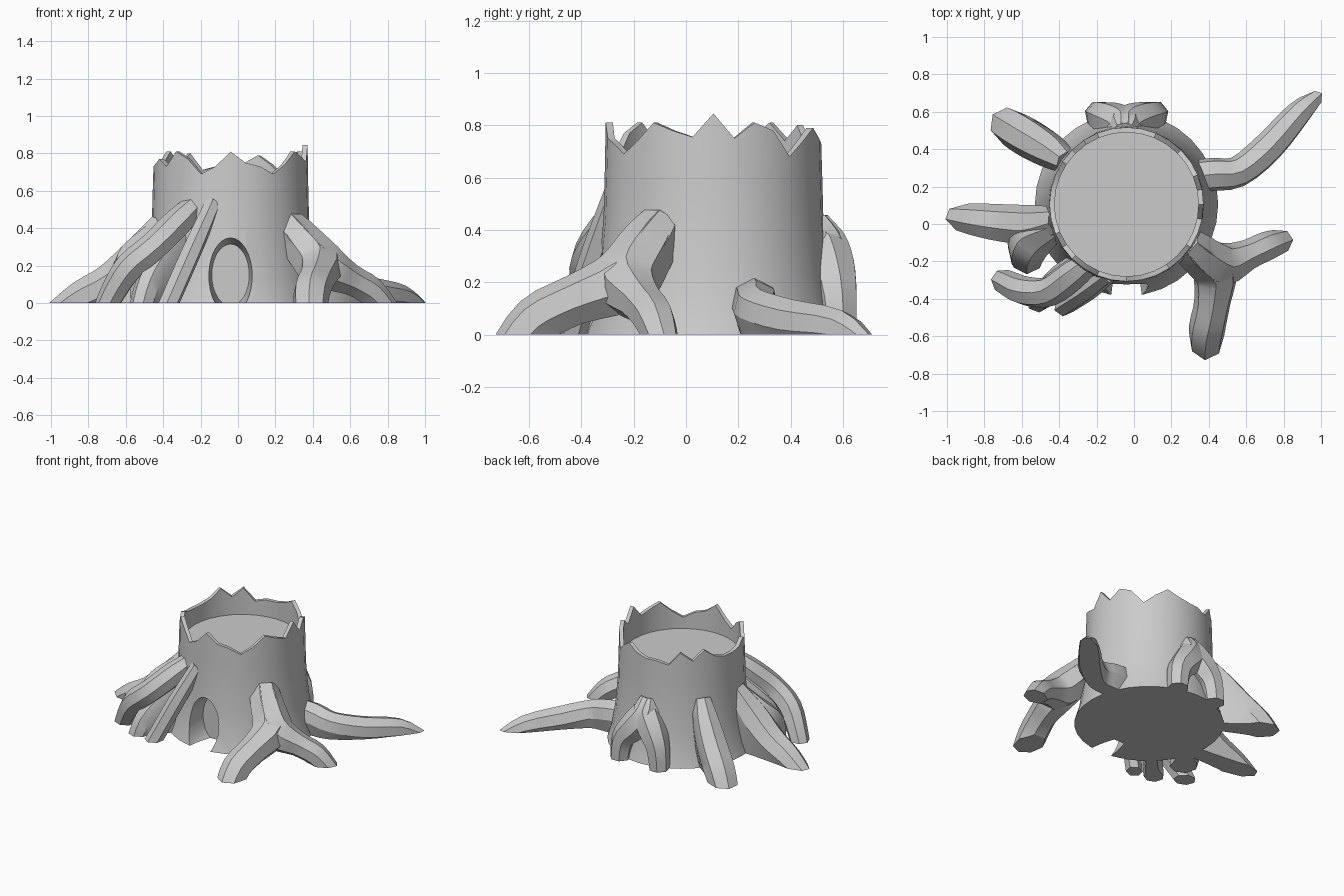
import bpy, bmesh, math
from mathutils import Vector

if "Cube" in bpy.data.objects:
    bpy.data.objects.remove(bpy.data.objects["Cube"])

CX, CY, N = -0.04, 0.105, 32


def smooth(ob, angle=30):
    bpy.ops.object.select_all(action='DESELECT')
    ob.select_set(True)
    bpy.context.view_layer.objects.active = ob
    bpy.ops.object.shade_smooth_by_angle(angle=math.radians(angle))


def finish(bm, name):
    bmesh.ops.recalc_face_normals(bm, faces=bm.faces)
    me = bpy.data.meshes.new(name)
    bm.to_mesh(me)
    bm.free()
    ob = bpy.data.objects.new(name, me)
    bpy.context.collection.objects.link(ob)
    smooth(ob)
    return ob


def loft(bm, rings):
    vs = [[bm.verts.new(p) for p in r] for r in rings]
    n = len(rings[0])
    for a, b in zip(vs, vs[1:]):
        for i in range(n):
            j = (i + 1) % n
            bm.faces.new((a[i], a[j], b[j], b[i]))
    bm.faces.new(vs[0][::-1])
    bm.faces.new(vs[-1])


def spline(keys, steps=3):
    # Catmull-Rom through (x, y, z, radius) keys
    k = [Vector(p) for p in keys]
    k = [2 * k[0] - k[1]] + k + [2 * k[-1] - k[-2]]
    out = []
    for i in range(1, len(k) - 2):
        a, b, c, d = k[i - 1:i + 3]
        for s in range(steps):
            t = s / steps
            out.append(0.5 * (2 * b + (c - a) * t + (2 * a - 5 * b + 4 * c - d) * t * t
                              + (3 * b - a - 3 * c + d) * t ** 3))
    return out + [k[-2]]


def root(name, *paths, sides=7, grounded=()):
    # one faceted tube per path; grounded paths have their underside dropped to the ground
    bm = bmesh.new()
    for n, keys in enumerate(paths):
        pts = spline(keys)
        rings, side = [], None
        for i, p in enumerate(pts):
            t = (pts[min(i + 1, len(pts) - 1)] - pts[max(i - 1, 0)]).to_3d().normalized()
            side = t.cross(Vector((0, 0, 1))) if side is None else side - t * side.dot(t)
            side.normalize()
            up = side.cross(t)
            r = []
            for j in range(sides):
                a = 2 * math.pi * (j + 0.25 + (0.5 if n in grounded else 0)) / sides
                v = p.to_3d() + p.w * (math.cos(a) * side + math.sin(a) * up)
                if n in grounded and math.sin(a) < -0.3:
                    v.z = min(v.z, -.05)
                r.append(v)
            rings.append(r)
        loft(bm, rings)
    # trim flat at ground level
    geom = bm.verts[:] + bm.edges[:] + bm.faces[:]
    cut = bmesh.ops.bisect_plane(bm, geom=geom, plane_co=(0, 0, 0), plane_no=(0, 0, -1),
                                 clear_outer=True)['geom_cut']
    bmesh.ops.holes_fill(bm, edges=[e for e in cut if isinstance(e, bmesh.types.BMEdge)], sides=0)
    return finish(bm, name)


# Hollow trunk with a splintered rim, heights listed counter-clockwise from +x
rim = [.845, .75, .81, .78, .68, .74, .79, .75, .73, .73, .71, .80, .74, .81, .75, .73,
       .73, .74, .77, .73, .81, .77, .69, .73, .81, .75, .73, .69, .74, .81, .78, .755]


def ring(r, z=None):
    return [(CX + r * math.cos(a), CY + r * math.sin(a), rim[i] if z is None else z)
            for i, a in enumerate(2 * math.pi * i / N for i in range(N))]


bm = bmesh.new()
loft(bm, [ring(.49, 0), ring(.46, .1), ring(.437, .25), ring(.42, .45), ring(.416, .6),
          ring(.412), ring(.385), ring(.385, .61)])
trunk = finish(bm, "trunk")

# Oval doorway recess, tapering inward
bm = bmesh.new()
loft(bm, [[(CX + w * math.cos(a), y, .15 + h * math.sin(a))
           for a in (2 * math.pi * i / 32 for i in range(32))]
          for y, w, h in ((-.5, .13, .22), (-.32, .115, .198), (-.2, .1, .165))])
cutter = finish(bm, "door_cutter")
cutter.hide_render = True
mod = trunk.modifiers.new("doorway", 'BOOLEAN')
mod.operation, mod.solver, mod.object = 'DIFFERENCE', 'EXACT', cutter
bpy.context.view_layer.objects.active = trunk
bpy.ops.object.modifier_apply(modifier=mod.name)
bpy.data.objects.remove(cutter)
smooth(trunk)
wn = trunk.modifiers.new("clean_shading", 'WEIGHTED_NORMAL')
wn.keep_sharp = True

# Long root, back right
root("back_right_root",
     [(.27, .25, .13, .09), (.42, .265, .12, .09), (.56, .28, .09, .085), (.72, .41, .05, .085),
      (.88, .59, .025, .07), (1.0, .70, -.04, .035)], grounded=(0,))

# Forked root, front right
root("front_right_root",
     [(.27, -.09, .42, .09), (.335, -.15, .33, .115), (.43, -.25, .2, .125), (.42, -.42, .13, .1),
      (.39, -.57, .05, .1), (.385, -.69, -.1, .085)],
     [(.27, -.09, .42, .09), (.335, -.15, .33, .115), (.46, -.22, .2, .125), (.60, -.17, .125, .085),
      (.71, -.12, .06, .08), (.82, -.08, -.06, .06)])

# Forked root, front left
root("front_left_root",
     [(-.22, -.19, .53, .06), (-.32, -.27, .43, .08), (-.45, -.36, .3, .08),
      (-.58, -.36, .19, .08), (-.67, -.32, .05, .07), (-.73, -.29, -.08, .06)],
     [(-.30, -.20, .38, .05), (-.40, -.29, .24, .07), (-.48, -.38, .10, .07),
      (-.53, -.42, -.08, .065)], grounded=(1,))

# Thin straight root beside the doorway
root("door_root",
     [(-.13, -.27, .54, .045), (-.25, -.36, .27, .055), (-.36, -.43, .02, .055),
      (-.40, -.46, -.07, .055)], sides=6)

# Long left root with a short side leg
root("left_root",
     [(-.40, .02, .42, .075), (-.52, -.01, .25, .11), (-.68, 0, .11, .105), (-.84, .02, .03, .09),
      (-1.0, .045, -.07, .06)],
     [(-.40, .0, .40, .07), (-.52, -.05, .24, .12), (-.57, -.13, .15, .11),
      (-.57, -.20, -.08, .08)], grounded=(0, 1))

# Back left root
root("back_left_root",
     [(-.36, .33, .45, .06), (-.43, .38, .32, .09), (-.53, .44, .17, .105), (-.63, .50, .05, .105),
      (-.71, .55, -.08, .09)], grounded=(0,))

# Two-legged root at the back
back_top = [(-.05, .48, .43, .07), (-.05, .52, .34, .1)]
root("back_root",
     back_top + [(.02, .555, .24, .1), (.10, .58, .13, .08), (.12, .59, -.08, .065)],
     back_top + [(-.12, .555, .24, .1), (-.18, .58, .13, .08), (-.20, .59, -.08, .065)])
